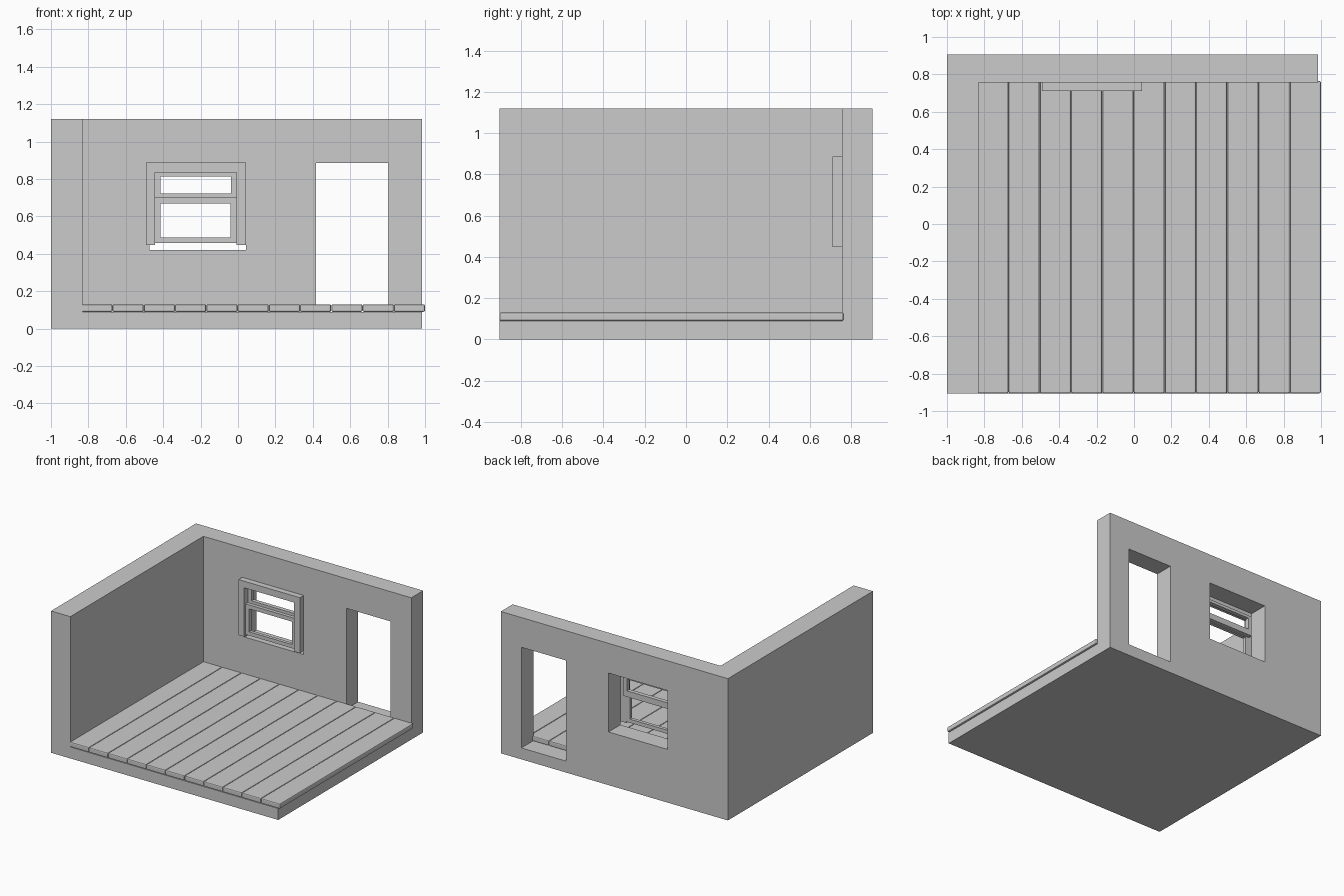
import bpy

if "Cube" in bpy.data.objects:
    bpy.data.objects.remove(bpy.data.objects["Cube"])


def box(name, x0, x1, y0, y1, z0, z1, bevel=0.0):
    """Axis-aligned box given by its limits, optionally with bevelled edges."""
    bpy.ops.mesh.primitive_cube_add(size=1)
    ob = bpy.context.object
    ob.name = name
    for v in ob.data.vertices:
        v.co.x = x1 if v.co.x > 0 else x0
        v.co.y = y1 if v.co.y > 0 else y0
        v.co.z = z1 if v.co.z > 0 else z0
    if bevel:
        m = ob.modifiers.new("soft_edges", 'BEVEL')
        m.width = bevel
        m.segments = 2
    return ob


def cut(target, cutter):
    """Subtract the cutter from the target and remove it."""
    m = target.modifiers.new("cut", 'BOOLEAN')
    m.operation = 'DIFFERENCE'
    m.solver = 'EXACT'
    m.object = cutter
    cutter.hide_render = True
    bpy.context.view_layer.objects.active = target
    bpy.ops.object.modifier_apply(modifier=m.name)
    bpy.data.objects.remove(cutter)


def sash(name, x0, x1, z0, z1, gx0, gx1, gz0, gz1, y0, y1):
    """Rectangular window sash with an open pane."""
    ob = box(name, x0, x1, y0, y1, z0, z1)
    cut(ob, box("pane_cutter", gx0, gx1, y0 - 0.1, y1 + 0.1, gz0, gz1))
    return ob


FLOOR = 0.09
WALL_Y = 0.757

# Room shell: slab, left wall and back wall with door and window openings
shell = box("room_shell", -1.0, 0.985, -0.905, 0.905, 0.0, 1.12)
cut(shell, box("room_cutter", -0.832, 1.5, -1.5, WALL_Y, FLOOR, 1.5))
cut(shell, box("door_cutter", 0.417, 0.805, 0.6, 1.2, FLOOR, 0.885))
cut(shell, box("window_cutter", -0.472, 0.043, 0.6, 1.2, 0.42, 0.885))

# Floor planks
count, start, end = 11, -0.838, 1.0
pitch = (end - start) / count
for i in range(count):
    x = start + i * pitch
    box(f"floor_plank_{i + 1}", x + 0.0005, x + pitch - 0.0005,
        -0.905, 0.764, FLOOR, 0.13, bevel=0.008)

# Window casing: two sides and a head, open at the bottom
casing = box("window_casing", -0.492, 0.043, 0.71, WALL_Y, 0.448, 0.887)
cut(casing, box("casing_cutter", -0.444, -0.007, 0.6, 1.0, 0.3, 0.835))

# Double-hung sashes, the upper one set behind the lower one
sash("upper_sash", -0.444, -0.007, 0.675, 0.835,
     -0.414, -0.037, 0.722, 0.813, 0.757, 0.79)
sash("lower_sash", -0.444, -0.007, 0.458, 0.70,
     -0.414, -0.039, 0.487, 0.668, 0.73, 0.757)
